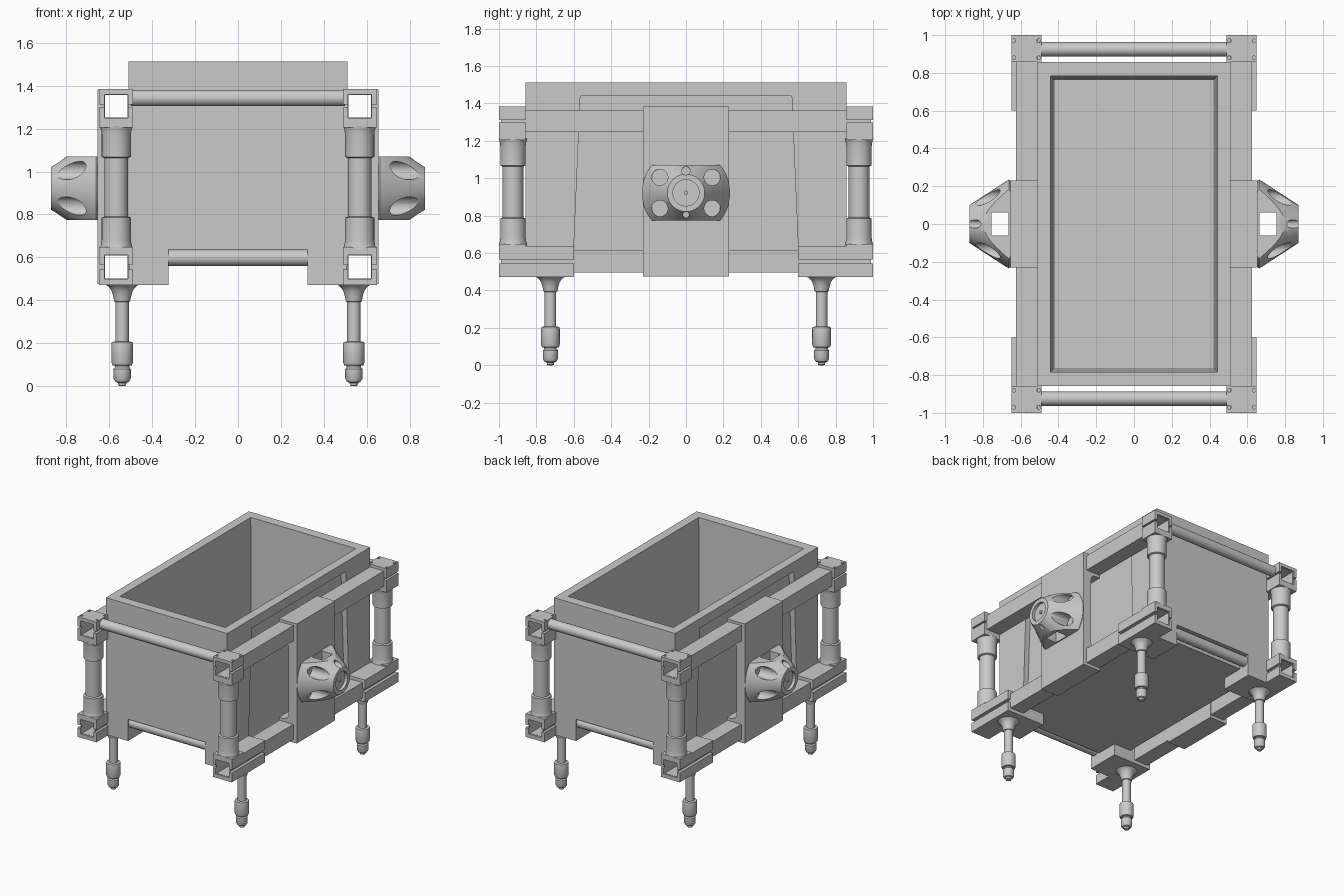
import bpy, bmesh, math
from mathutils import Vector

old = bpy.data.objects.get("Cube")
if old:
    bpy.data.objects.remove(old, do_unlink=True)

grey = bpy.data.materials.new("plain_grey")
grey.use_nodes = True
GREY = (0.59, 0.59, 0.59, 1)
grey.diffuse_color = GREY
grey.node_tree.nodes["Principled BSDF"].inputs["Base Color"].default_value = GREY


def finish(name, bm, mirror="", smooth=False):
    """Turn a bmesh into a grey object, mirrored over the given axes."""
    bmesh.ops.recalc_face_normals(bm, faces=bm.faces)
    mesh = bpy.data.meshes.new(name)
    bm.to_mesh(mesh)
    bm.free()
    mesh.materials.append(grey)
    ob = bpy.data.objects.new(name, mesh)
    bpy.context.collection.objects.link(ob)
    if smooth:
        shade(ob)
    if mirror:
        add_mirror(ob, mirror)
    return ob


def activate(ob):
    bpy.ops.object.select_all(action='DESELECT')
    ob.select_set(True)
    bpy.context.view_layer.objects.active = ob


def shade(ob):
    activate(ob)
    bpy.ops.object.shade_smooth_by_angle(angle=math.radians(35))


def add_mirror(ob, axes):
    m = ob.modifiers.new("mirror", 'MIRROR')
    m.use_axis = ("x" in axes, "y" in axes, False)
    m.use_mirror_merge = False


def box(bm, x, y, z):
    vs = bmesh.ops.create_cube(bm, size=1)["verts"]
    for v in vs:
        v.co = Vector([(r[0] + r[1]) / 2 + c * (r[1] - r[0]) for r, c in zip((x, y, z), v.co)])
    return vs


def lathe(bm, centre, profile, axis="Z", steps=32):
    """Spin (radius, height) pairs around an axis through centre."""
    rings = []
    for r, h in profile:
        ring = []
        for i in range(steps):
            a = math.tau * i / steps
            p = Vector((r * math.cos(a), r * math.sin(a), h))
            if axis == "X":
                p = Vector((p.z, p.x, p.y))
            ring.append(bm.verts.new(p + Vector(centre)))
        rings.append(ring)
    for a, b in zip(rings, rings[1:]):
        for i in range(steps):
            j = (i + 1) % steps
            bm.faces.new((a[i], a[j], b[j], b[i]))
    bm.faces.new(rings[0])
    bm.faces.new(rings[-1])


def prism(bm, outline, axis, start, end):
    """Extrude a 2D outline along x (outline is y, z) or y (outline is x, z)."""
    place = (lambda a, b, t: (t, a, b)) if axis == "x" else (lambda a, b, t: (a, t, b))
    ends = [[bm.verts.new(place(a, b, t)) for a, b in outline] for t in (start, end)]
    n = len(outline)
    for i in range(n):
        j = (i + 1) % n
        bm.faces.new((ends[0][i], ends[0][j], ends[1][j], ends[1][i]))
    for e in ends:
        bm.faces.new(e)


def boolean(ob, cutter, op='DIFFERENCE'):
    m = ob.modifiers.new("cut", 'BOOLEAN')
    m.operation, m.object, m.solver = op, cutter, 'EXACT'
    activate(ob)
    bpy.ops.object.modifier_apply(modifier=m.name)
    bpy.data.objects.remove(cutter, do_unlink=True)


def cut_box(ob, x, y, z):
    bm = bmesh.new()
    box(bm, x, y, z)
    boolean(ob, finish("box_cutter", bm))


# Tub with a drafted cavity
bm = bmesh.new()
box(bm, (-.51, .51), (-.858, .858), (.56, 1.512))
tub = finish("tub", bm)
bm = bmesh.new()
for v in box(bm, (-.443, .443), (-.785, .785), (.64, 1.53)):
    if v.co.z < 1:
        v.co.x *= .95
        v.co.y *= .97
boolean(tub, finish("cavity_cutter", bm))
for s in (-1, 1):
    # Tapered recess in each side, rod groove under each end
    bm = bmesh.new()
    prism(bm, [(-.605, .5), (.605, .5), (.565, 1.44), (-.565, 1.44)], "x", s * .47, s * .55)
    boolean(tub, finish("recess_cutter", bm))
    cut_box(tub, (-.325, .325), sorted((s * .77, s * .9)), (.5, .637))

# Hollow square side rails, upper and lower
UPPER, LOWER, RX = 1.305, .555, .5675
for name, z in (("upper_rail", UPPER), ("lower_rail", LOWER)):
    bm = bmesh.new()
    o, i = .058, .053
    for lo, hi in ((-o, -i), (i, o)):
        box(bm, (RX + lo, RX + hi), (-.99, .99), (z - o, z + o))
        box(bm, (RX - i, RX + i), (-.99, .99), (z + lo, z + hi))
    finish(name, bm, "x")


def clamp(name, y, bottom, top, z, slit):
    """Square clamp around a rail, split by a slit on both sides."""
    bm = bmesh.new()
    box(bm, (.49, .648), y, (bottom, top))
    ob = finish(name, bm)
    h = .055
    cut_box(ob, (RX - h, RX + h), (.5, 1.1), (z - h, z + h))
    cut_box(ob, (.4, .7), (.5, 1.1), (z - slit, z + slit))
    return ob


# Upper corner clamps with four screw holes each
upper = clamp("upper_corner_clamp", (.857, 1), 1.205, 1.385, UPPER, .007)
bm = bmesh.new()
for x in (.504, .636):
    for y in (.88, .97):
        lathe(bm, (x, y, 0), [(.01, 1.33), (.01, 1.42)], steps=12)
boolean(upper, finish("screw_cutter", bm))
add_mirror(upper, "xy")

# Lower corner and foot clamps
add_mirror(clamp("lower_corner_clamp", (.857, 1), .472, .648, LOWER, .012), "xy")
add_mirror(clamp("foot_clamp", (.6, .857), .472, .638, LOWER, .012), "xy")

# Inner foot blocks under the tub corners
bm = bmesh.new()
box(bm, (.325, .505), (.6, .858), (.472, .6))
finish("foot_block", bm, "xy")

# Corner posts with sleeves at both ends
bm = bmesh.new()
half = [(.077, .64), (.072, .655), (.068, .68), (.068, .785), (.055, .79)]
lathe(bm, (RX, .925, 0), half + [(r, 1.853 - z) for r, z in reversed(half)])
finish("corner_post", bm, "xy", True)

# Cross rods: upper between the corner clamps, lower in the tub grooves
for name, y, z, reach in (("upper_cross_rod", .925, 1.343, .5), ("lower_cross_rod", .815, .598, .33)):
    bm = bmesh.new()
    lathe(bm, (0, y, z), [(.038, -reach), (.038, reach)], "X")
    finish(name, bm, "y", True)

# Legs with flared root, sleeve and rounded foot
bm = bmesh.new()
lathe(bm, (.54, .725, 0), [
    (.08, .475), (.062, .462), (.05, .445), (.042, .42), (.037, .395), (.031, .392),
    (.031, .208), (.048, .205), (.05, .195), (.05, .11), (.045, .097), (.033, .095),
    (.033, .088), (.04, .08), (.04, .035), (.032, .02), (.02, .015), (.018, .003), (.01, 0)])
finish("leg", bm, "xy", True)


# Side bracket: C-shaped plate around both rails, with rounded inner corners
def fillet(x, z, r, a0, a1):
    return [(x + r * math.cos(a), z + r * math.sin(a))
            for a in (math.radians(a0 + (a1 - a0) * k / 5) for k in range(6))]


bm = bmesh.new()
outline = [(.505, .475), (.655, .475), (.655, 1.383), (.505, 1.383), (.505, 1.225)]
outline += fillet(.545, 1.185, .04, 90, 0) + fillet(.545, .675, .04, 0, -90) + [(.505, .635)]
prism(bm, outline, "y", -.23, .23)
bracket = finish("side_bracket", bm)
for z in (UPPER, LOWER):
    cut_box(bracket, (RX - .055, RX + .055), (-.3, .3), (z - .055, z + .055))
shade(bracket)
add_mirror(bracket, "x")

# Trunnion: cone cut flat above and below, with a window and drilled holes
CZ = .922
bm = bmesh.new()
lathe(bm, (0, 0, CZ), [(.225, .65), (.235, .662), (.228, .675), (.1, .872)], "X", 64)
hub = finish("trunnion", bm)
bm = bmesh.new()
box(bm, (.6, .9), (-.3, .3), (CZ - .148, CZ + .148))
boolean(hub, finish("slab_cutter", bm), 'INTERSECT')
cut_box(hub, (.664, .755), (-.06, .06), (.6, 1.2))
drills = [(y, z, .043, .69) for y in (-.14, .14) for z in (-.083, .083)]
drills += [(0, .118, .022, .8), (0, -.118, .016, .8), (0, 0, .07, .85)]
for y, z, r, depth in drills:
    bm = bmesh.new()
    lathe(bm, (0, y, CZ + z), [(r, depth), (r, .95)], "X", 32)
    boolean(hub, finish("drill_cutter", bm))
shade(hub)
add_mirror(hub, "x")

# Hub pin in the trunnion end
bm = bmesh.new()
lathe(bm, (0, 0, CZ), [(.012, .845), (.012, .86)], "X", 16)
finish("trunnion_pin", bm, "x", True)
